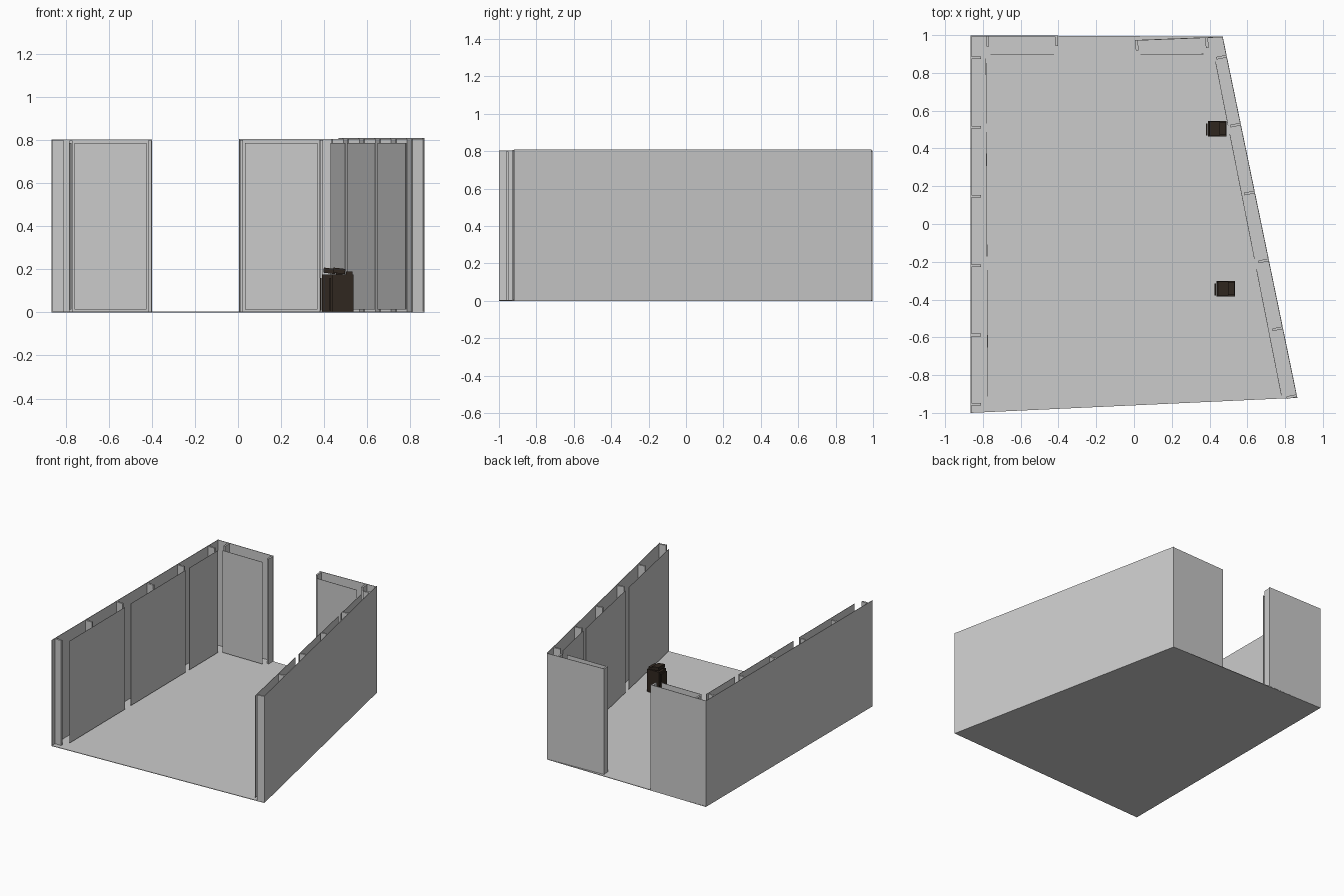
import bpy, bmesh, math
from mathutils import Vector, Matrix

if "Cube" in bpy.data.objects:
    bpy.data.objects.remove(bpy.data.objects["Cube"])


def mesh_object(name, bm, mat=None):
    bmesh.ops.recalc_face_normals(bm, faces=bm.faces)
    me = bpy.data.meshes.new(name)
    bm.to_mesh(me)
    bm.free()
    ob = bpy.data.objects.new(name, me)
    bpy.context.collection.objects.link(ob)
    if mat:
        me.materials.append(mat)
    return ob


def prism(name, outline, z0, z1):
    """Extrude a flat plan outline between two heights."""
    bm = bmesh.new()
    base = bm.faces.new([bm.verts.new((x, y, z0)) for x, y in outline])
    up = bmesh.ops.extrude_face_region(bm, geom=[base])["geom"]
    bmesh.ops.translate(bm, vec=(0, 0, z1 - z0),
                        verts=[v for v in up if isinstance(v, bmesh.types.BMVert)])
    return mesh_object(name, bm)


def wall(name, a, b, height, studs, panels, gap0=0.08, gap1=0.08):
    """Outer skin from a to b (interior on the left), studs and lining panels.
    Stud and panel positions are distances along the wall."""
    a, b = Vector(a), Vector(b)
    length = (b - a).length
    d = (b - a).normalized()
    n = Vector((-d.y, d.x))

    def at(s, off):
        return a + d * s + n * off

    def strip(part, s0, s1, o0, o1, p0, p1, z0, z1):
        prism(part, [at(s0, o0), at(s1, o1), at(s1, p1), at(s0, p0)], z0, z1)

    strip(name + "_skin", 0, length, 0, 0, 0.004, 0.004, 0.003, height)
    for s in studs:
        strip(name + "_stud", s - 0.007, s + 0.007, 0.004, 0.004,
              0.056, 0.056, 0.003, height - 0.004)
    for s0, s1 in panels:
        o0 = gap0 + (gap1 - gap0) * s0 / length
        o1 = gap0 + (gap1 - gap0) * s1 / length
        strip(name + "_panel", s0, s1, o0, o1, o0 + 0.003, o1 + 0.003, 0.014, 0.787)


# floor
prism("floor", [(-0.865, -1), (0.865, -0.92), (0.47, 0.992), (-0.865, 0.998)], 0, 0.004)

# left wall, running from back to front
wall("left_wall", (-0.865, 0.997), (-0.865, -1.0), 0.803,
     [0.117 + 0.367 * i for i in range(6)],
     [(0.12, 0.465), (0.51, 1.17), (1.24, 1.91)], 0.079, 0.09)

# right wall, running from front to back
wall("right_wall", (0.865, -0.92), (0.47, 0.992), 0.81,
     [0.012 + 0.367 * i for i in range(6)],
     [(0.03, 0.71), (0.765, 1.44), (1.485, 1.83)], 0.079, 0.062)

# back wall, either side of the doorway
wall("back_wall_left", (-0.40, 0.998), (-0.865, 0.996), 0.803,
     [0.01, 0.375], [(0.025, 0.36)], 0.097, 0.097)
wall("back_wall_right", (0.47, 0.992), (0.004, 0.974), 0.805,
     [0.085, 0.456], [(0.105, 0.44)], 0.09, 0.075)

# dark seats
dark = bpy.data.materials.new("dark_brown")
dark.diffuse_color = (0.03, 0.02, 0.014, 1)
dark.use_nodes = True
dark.node_tree.nodes["Principled BSDF"].inputs["Base Color"].default_value = dark.diffuse_color


def box(bm, centre, size, tilt=0):
    m = (Matrix.Translation(centre) @ Matrix.Rotation(tilt, 4, 'Y')
         @ Matrix.Diagonal((*size, 1)))
    bmesh.ops.create_cube(bm, size=1, matrix=m)


for label, x, y in (("front", 0.482, -0.342), ("back", 0.437, 0.505)):
    bm = bmesh.new()
    for side in (-1, 1):                                          # sides
        box(bm, (0.004, side * 0.036, 0.086), (0.1, 0.011, 0.172))
    box(bm, (0.004, 0, 0.118), (0.096, 0.064, 0.1))               # body
    box(bm, (0.045, 0, 0.05), (0.012, 0.064, 0.1))                # front board
    box(bm, (-0.053, -0.004, 0.08), (0.008, 0.064, 0.152))        # rear board
    box(bm, (-0.012, 0, 0.189), (0.056, 0.074, 0.024), 0.12)      # top cushion
    box(bm, (0.034, 0, 0.18), (0.03, 0.07, 0.014))                # front pad
    seat = mesh_object(label + "_seat", bm, dark)
    seat.location = (x, y, 0.004)
